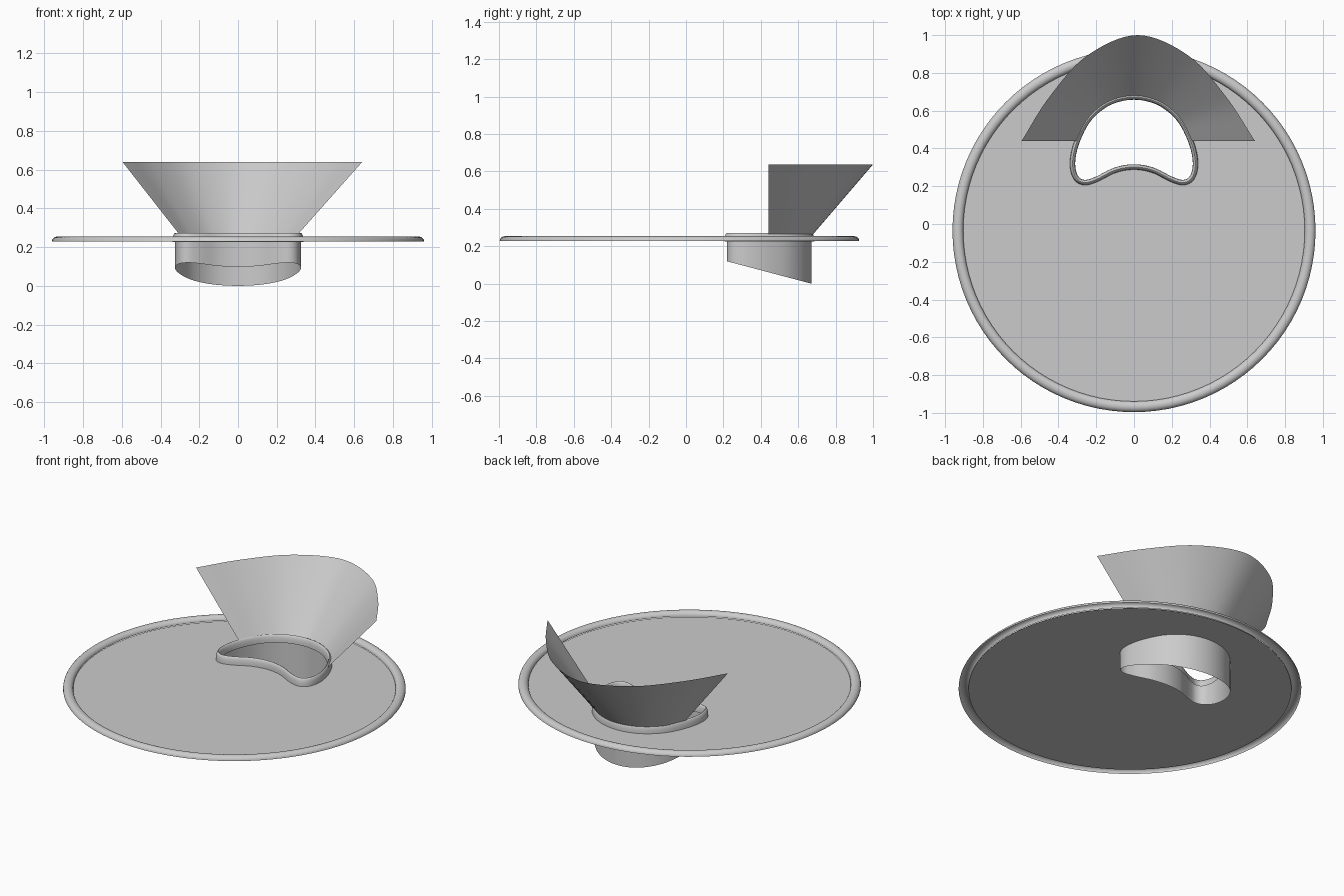
import bpy
import bmesh
import math
from mathutils import Vector

cube = bpy.data.objects.get("Cube")
if cube:
    bpy.data.objects.remove(cube, do_unlink=True)

grey = bpy.data.materials.new("light grey")
grey.use_nodes = True
colour = (0.6, 0.6, 0.6, 1)
grey.diffuse_color = colour
grey.node_tree.nodes["Principled BSDF"].inputs["Base Color"].default_value = colour


def finish(bm, name, angle=40):
    mesh = bpy.data.meshes.new(name)
    bm.to_mesh(mesh)
    bm.free()
    mesh.materials.append(grey)
    obj = bpy.data.objects.new(name, mesh)
    bpy.context.collection.objects.link(obj)
    bpy.ops.object.select_all(action="DESELECT")
    obj.select_set(True)
    bpy.context.view_layer.objects.active = obj
    bpy.ops.object.shade_smooth_by_angle(angle=math.radians(angle))
    return obj


def spline(points, steps, closed):
    """Smooth curve through the points."""
    pts = [Vector(p) for p in points]
    if closed:
        pts = [pts[-1]] + pts + pts[:2]
    else:
        pts = [2 * pts[0] - pts[1]] + pts + [2 * pts[-1] - pts[-2]]
    out = []
    for a, b, c, d in zip(pts, pts[1:], pts[2:], pts[3:]):
        for i in range(steps):
            t = i / steps
            out.append(0.5 * (2 * b + (c - a) * t + (2 * a - 5 * b + 4 * c - d) * t ** 2
                              + (3 * b - a - 3 * c + d) * t ** 3))
    if not closed:
        out.append(pts[-2])
    return out


def loft(rows, name, closed):
    """Skin a sheet over rows of equally many 3D points."""
    bm = bmesh.new()
    grid = [[bm.verts.new(p) for p in row] for row in rows]
    n = len(grid[0])
    for low, high in zip(grid, grid[1:]):
        for i in range(n if closed else n - 1):
            j = (i + 1) % n
            bm.faces.new((low[i], low[j], high[j], high[i]))
    return finish(bm, name)


def bead(path, half_width, z_low, z_high, name, steps=10):
    """Half-round moulding swept along a closed anticlockwise path."""
    n = len(path)
    rows = []
    for k in range(steps + 1):
        a = math.pi * k / steps
        row = []
        for i, p in enumerate(path):
            t = (path[(i + 1) % n] - path[i - 1]).normalized()
            q = p + Vector((t.y, -t.x)) * half_width * math.cos(a)
            row.append((q.x, q.y, z_low + (z_high - z_low) * math.sin(a)))
        rows.append(row)
    return loft(rows, name, True)


def circle(radius, n=96):
    return [Vector((radius * math.cos(math.tau * i / n),
                    radius * math.sin(math.tau * i / n) - 0.035)) for i in range(n)]


# Kidney-shaped opening, right half mirrored to the left
half = [(0, 0.302), (0.1, 0.285), (0.2, 0.236), (0.265, 0.22), (0.31, 0.25),
        (0.325, 0.33), (0.3, 0.44), (0.235, 0.56), (0.13, 0.643), (0, 0.672)]
opening = spline(half + [(-x, y) for x, y in half[-2:0:-1]], 6, True)

# Flat round plate with the opening
bm = bmesh.new()
edges = []
for loop in (circle(0.906), opening):
    verts = [bm.verts.new((p.x, p.y, 0.225)) for p in loop]
    edges += [bm.edges.new((v, verts[i - 1])) for i, v in enumerate(verts)]
bmesh.ops.triangle_fill(bm, edges=edges, use_beauty=True, normal=(0, 0, 1))
finish(bm, "plate")

# Rounded rim of the plate and rounded lip of the opening
bead(circle(0.9325), 0.0285, 0.229, 0.254, "outer_rim")
bead(opening, 0.014, 0.225, 0.272, "opening_lip")

# Chute hanging below the opening, cut at a slant
loft([[(p.x, p.y, max(0, 0.12 - 0.265 * (p.y - 0.218))) for p in opening],
      [(p.x, p.y, 0.25) for p in opening]], "chute", True)

# Flared shield rising behind the opening
foot = spline([(0.3, 0.44), (0.235, 0.56), (0.13, 0.643), (0, 0.672),
               (-0.13, 0.643), (-0.235, 0.56), (-0.295, 0.44)], 8, False)
crest = spline([(0.64, 0.44), (0.49, 0.67), (0.29, 0.89), (0.02, 1.0),
                (-0.25, 0.89), (-0.45, 0.67), (-0.595, 0.44)], 8, False)
loft([[(p.x, p.y, 0.255) for p in foot],
      [(p.x, p.y, 0.638) for p in crest]], "flared_shield", False)
